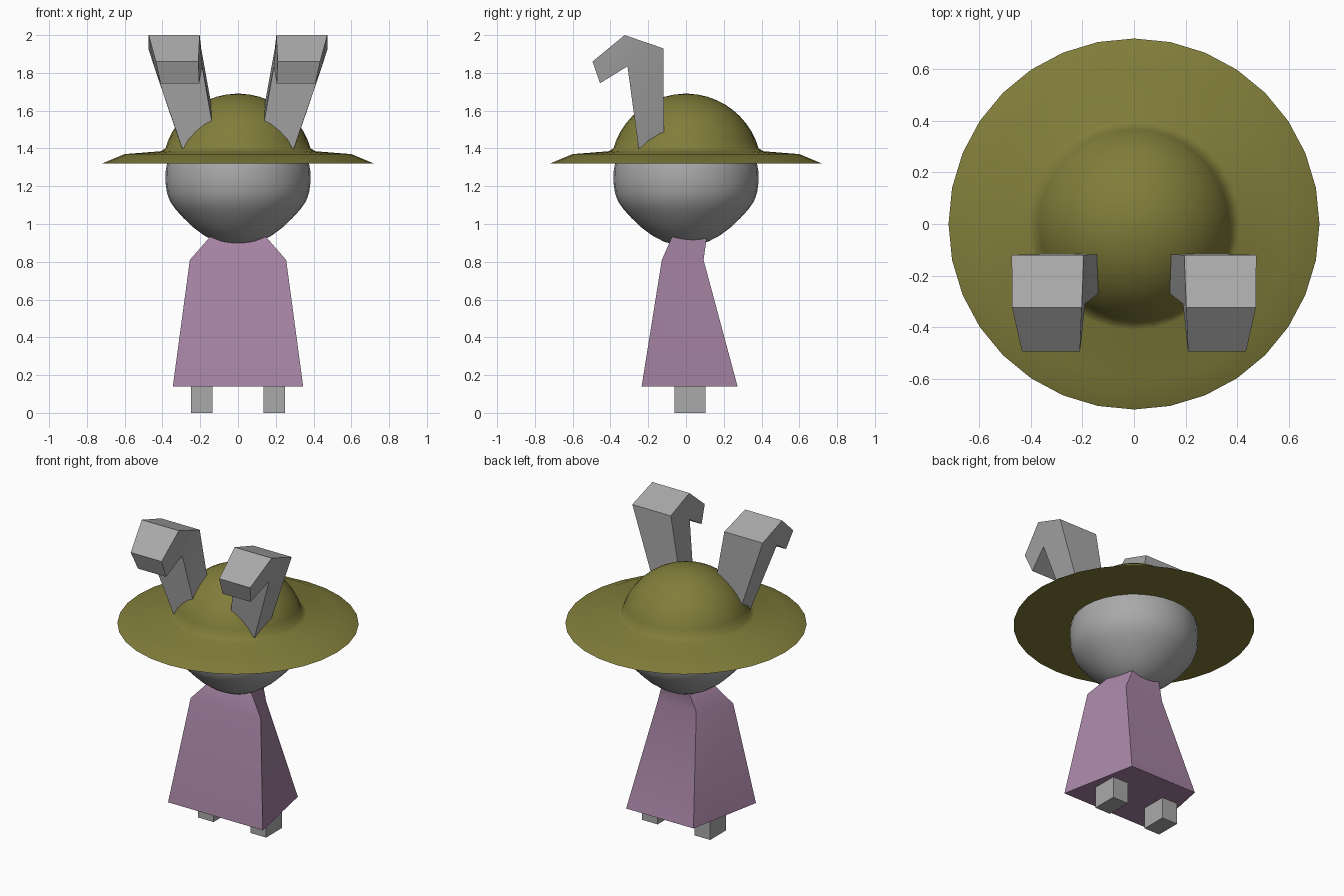
import bpy, bmesh, math

if "Cube" in bpy.data.objects:
    bpy.data.objects.remove(bpy.data.objects["Cube"])


def material(name, rgb):
    m = bpy.data.materials.new(name)
    m.diffuse_color = (*rgb, 1)
    m.use_nodes = True
    m.node_tree.nodes["Principled BSDF"].inputs["Base Color"].default_value = m.diffuse_color
    return m


GREY = material("grey", (0.40, 0.40, 0.40))
OLIVE = material("olive", (0.22, 0.205, 0.043))
PURPLE = material("dusty purple", (0.38, 0.23, 0.37))


def finish(bm, name, mat, angle=None):
    bmesh.ops.remove_doubles(bm, verts=bm.verts, dist=1e-5)
    bmesh.ops.recalc_face_normals(bm, faces=bm.faces)
    mesh = bpy.data.meshes.new(name)
    bm.to_mesh(mesh)
    bm.free()
    mesh.materials.append(mat)
    ob = bpy.data.objects.new(name, mesh)
    bpy.context.collection.objects.link(ob)
    if angle:
        bpy.ops.object.select_all(action='DESELECT')
        ob.select_set(True)
        bpy.context.view_layer.objects.active = ob
        bpy.ops.object.shade_smooth_by_angle(angle=math.radians(angle))
    return ob


def loft(bm, rings, caps=True):
    rows = [[bm.verts.new(p) for p in ring] for ring in rings]
    n = len(rows[0])
    for a, b in zip(rows, rows[1:]):
        for i in range(n):
            j = (i + 1) % n
            bm.faces.new((a[i], a[j], b[j], b[i]))
    if caps:
        bm.faces.new(rows[0])
        bm.faces.new(rows[-1])


def lathe(name, profile, mat, angle, n=32):
    # profile of (radius, z) turned about the z axis
    bm = bmesh.new()
    turn = [2 * math.pi * i / n for i in range(n)]
    loft(bm, [[(r * math.cos(t), r * math.sin(t), z) for t in turn] for r, z in profile])
    return finish(bm, name, mat, angle)


# Hat: flat underside, sloping rim, brim and round crown
dome = [math.radians(16 + 72 * i / 10) for i in range(11)]
lathe("hat", [(0.72, 1.32), (0.60, 1.37), (0.41, 1.385)]
      + [(0.4 * math.cos(t), 1.29 + 0.4 * math.sin(t)) for t in dome] + [(0.004, 1.69)],
      OLIVE, 60)

# Head: round with a narrowing chin
lathe("head", [(0.01, 0.886), (0.06, 0.89), (0.12, 0.908), (0.18, 0.94), (0.24, 0.985),
               (0.29, 1.033), (0.33, 1.077), (0.36, 1.12), (0.376, 1.165), (0.384, 1.22),
               (0.383, 1.28), (0.37, 1.35), (0.33, 1.43), (0.25, 1.51), (0.13, 1.57),
               (0.01, 1.59)], GREY, 60)


# Robe: four-cornered sections, narrower at the back
def section(z, wf, yf, wb, yb):
    return [(-wf, yf, z), (wf, yf, z), (wb, yb, z), (-wb, yb, z)]


bm = bmesh.new()
loft(bm, [section(0.14, 0.345, -0.235, 0.245, 0.273),
          section(0.81, 0.255, -0.128, 0.14, 0.093),
          section(0.93, 0.15, -0.075, 0.10, 0.11)])
finish(bm, "robe", PURPLE, 60)

# Ears: bent side profile of (y, z, inner x, outer x)
EAR = [(-0.115, 1.32, 0.085, 0.27), (-0.12, 1.93, 0.195, 0.475), (-0.325, 2.0, 0.203, 0.473),
       (-0.495, 1.86, 0.21, 0.435), (-0.455, 1.745, 0.205, 0.41), (-0.31, 1.835, 0.19, 0.445),
       (-0.24, 1.32, 0.10, 0.268)]
for side, label in ((-1, "left"), (1, "right")):
    bm = bmesh.new()
    inner = [bm.verts.new((side * a, y, z)) for y, z, a, b in EAR]
    outer = [bm.verts.new((side * b, y, z)) for y, z, a, b in EAR]
    for i in range(len(EAR)):
        j = (i + 1) % len(EAR)
        bm.faces.new((inner[i], inner[j], outer[j], outer[i]))
    for row in (inner, outer):
        for ids in ((0, 1, 5, 6), (1, 2, 5), (2, 3, 4, 5)):
            bm.faces.new([row[k] for k in ids])
    finish(bm, label + "_ear", GREY, 50)

    # Foot: plain block under the robe
    bm = bmesh.new()
    x0, x1 = side * 0.135, side * 0.248
    loft(bm, [[(x0, -0.062, z), (x1, -0.062, z), (x1, 0.103, z), (x0, 0.103, z)]
              for z in (0, 0.15)])
    finish(bm, label + "_foot", GREY)
